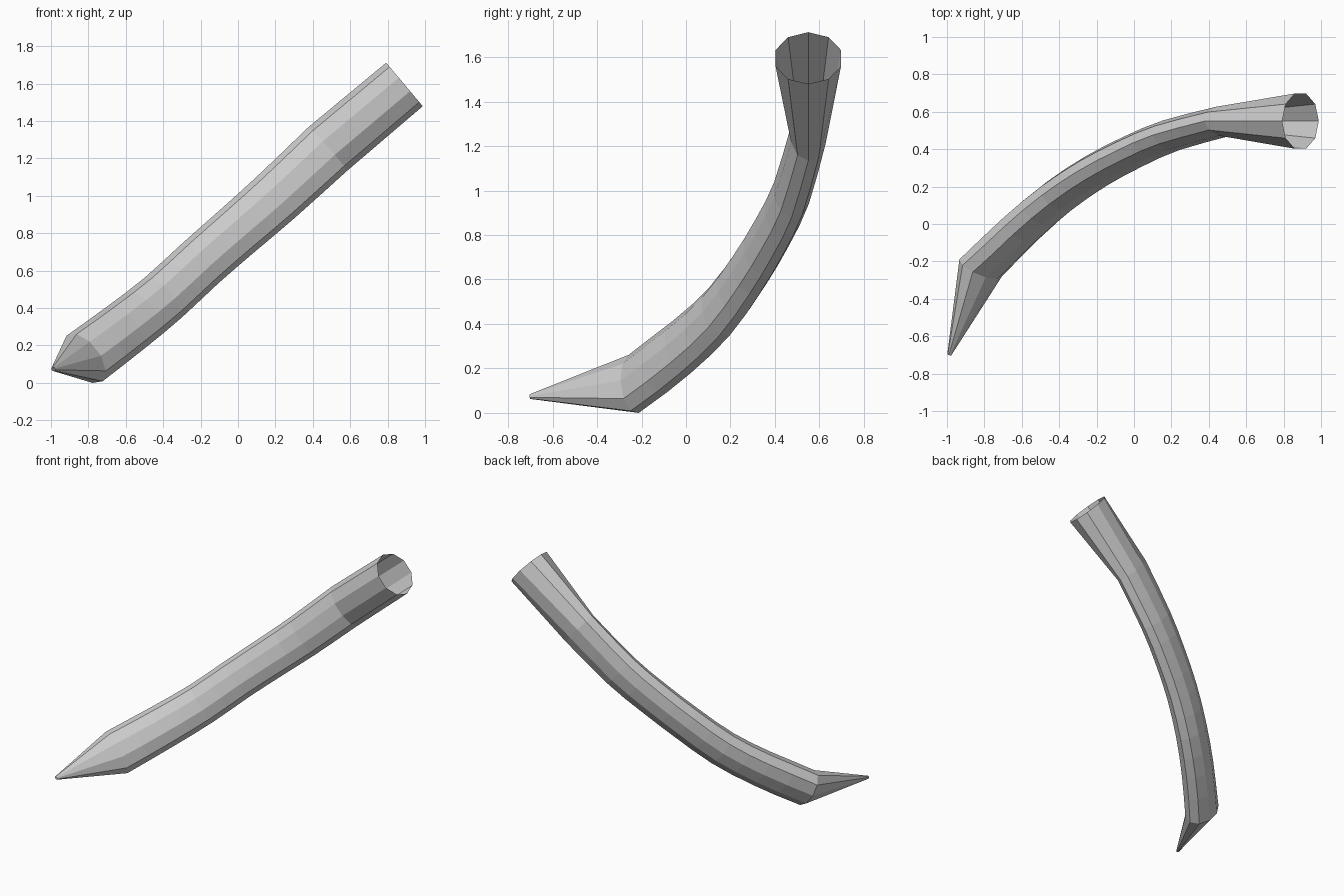
import bpy, bmesh
from math import cos, sin, pi
from mathutils import Vector

if "Cube" in bpy.data.objects:
    bpy.data.objects.remove(bpy.data.objects["Cube"])

SIDES = 10
WIDE = Vector((-0.67, 0, 0.74))      # direction of the wide axis of every ring

# curved body: centre points, refined by Catmull-Rom
body = [Vector(p) for p in [(-.82, -.235, .125), (-.6, -.02, .29), (-.4, .15, .45),
        (-.2, .285, .635), (0, .39, .81), (.2, .475, .985), (.48, .55, 1.245)]]


def refine(pts):
    ext = [2 * pts[0] - pts[1]] + pts + [2 * pts[-1] - pts[-2]]
    out = []
    for i in range(1, len(ext) - 2):
        a, b, c, d = ext[i - 1:i + 3]
        out.append(b)
        out.append((9 * (b + c) - a - d) / 16)
    return out + [pts[-1]]


mid = refine(body)
tip, mouth = Vector((-.988, -.70, .068)), Vector((.89, .55, 1.59))
path = [tip] + mid + [mouth]
n = len(mid)
# wide and narrow radius of each ring: pointed tip, flattened body, round mouth
radii = [(.012, .01)] + [(.156 - .012 * sin(pi * i / (n - 1)), .1 - .018 * i / (n - 1))
                         for i in range(n)] + [(.152, .155)]

bm = bmesh.new()
rings = []
for i, p in enumerate(path):
    before = (p - path[i - 1]).normalized() if i else Vector()
    after = (path[i + 1] - p).normalized() if i < len(path) - 1 else Vector()
    t = (before + after).normalized()
    side = t.cross(WIDE).normalized()
    up = side.cross(t).normalized()
    a, b = radii[i]
    rings.append([bm.verts.new(p + up * a * cos(2 * pi * k / SIDES) + side * b * sin(2 * pi * k / SIDES))
                  for k in range(SIDES)])

# skin the rings; the mouth stays open
for r, s in zip(rings, rings[1:]):
    for k in range(SIDES):
        j = (k + 1) % SIDES
        bm.faces.new((r[k], r[j], s[j], s[k]))
bmesh.ops.recalc_face_normals(bm, faces=bm.faces)

# stand on the ground
low = min(v.co.z for v in bm.verts)
bmesh.ops.translate(bm, verts=bm.verts, vec=(0, 0, -low))
mesh = bpy.data.meshes.new("curved_horn")
bm.to_mesh(mesh)
bm.free()
bpy.context.collection.objects.link(bpy.data.objects.new("curved_horn", mesh))
